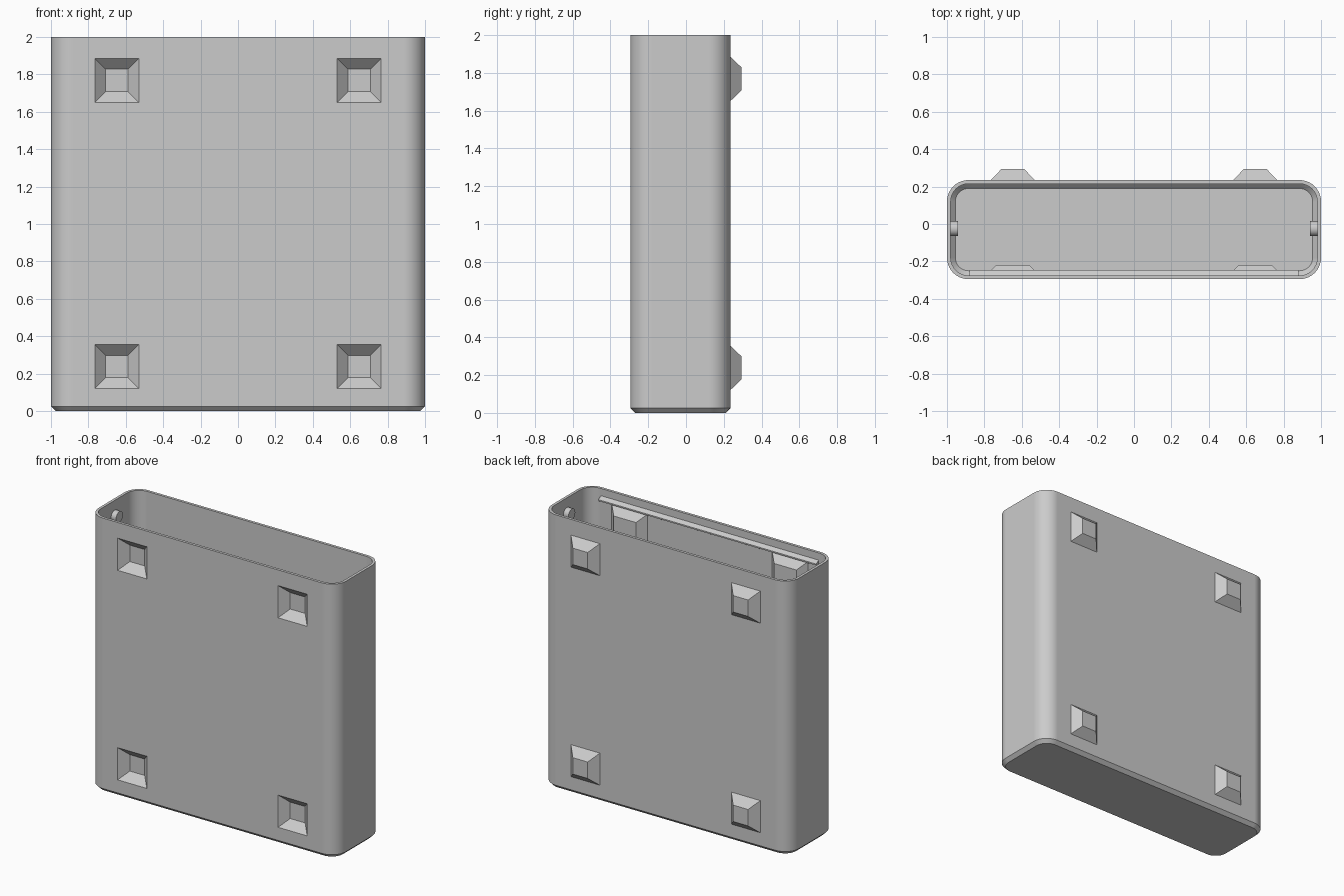
import bpy, bmesh, math

if "Cube" in bpy.data.objects:
    bpy.data.objects.remove(bpy.data.objects["Cube"])

FRONT, BACK, WALL, CHAMFER, RADIUS = -0.295, 0.235, 0.02, 0.025, 0.115
SPOTS = [(x, z) for x in (-0.648, 0.648) for z in (0.238, 1.768)]

grey = bpy.data.materials.new("plain grey")
grey.diffuse_color = (0.6, 0.6, 0.6, 1)
grey.use_nodes = True
grey.node_tree.nodes["Principled BSDF"].inputs["Base Color"].default_value = grey.diffuse_color


def make(name, bm):
    bmesh.ops.recalc_face_normals(bm, faces=bm.faces)
    mesh = bpy.data.meshes.new(name)
    bm.to_mesh(mesh)
    bm.free()
    mesh.materials.append(grey)
    ob = bpy.data.objects.new(name, mesh)
    bpy.context.collection.objects.link(ob)
    return ob


def loft(bm, rings):
    """Skin closed rings of points and cap both ends."""
    loops = [[bm.verts.new(p) for p in ring] for ring in rings]
    n = len(loops[0])
    for a, b in zip(loops, loops[1:]):
        for i in range(n):
            j = (i + 1) % n
            bm.faces.new((a[i], a[j], b[j], b[i]))
    bm.faces.new(loops[0])
    bm.faces.new(loops[-1])


def rounded(inset, z, steps=10):
    """Rounded rectangle ring, inset from the outer wall."""
    r = RADIUS - inset
    pts = []
    for k, (cx, cy) in enumerate(((1 - RADIUS, BACK - RADIUS), (RADIUS - 1, BACK - RADIUS),
                                  (RADIUS - 1, FRONT + RADIUS), (1 - RADIUS, FRONT + RADIUS))):
        for i in range(steps + 1):
            a = (k + i / steps) * math.pi / 2
            pts.append((cx + r * math.cos(a), cy + r * math.sin(a), z))
    return pts


def pyramids(name, y0, half0, y1, half1):
    """Four cut-off square pyramids along y, one per foot position."""
    bm = bmesh.new()
    for x, z in SPOTS:
        loft(bm, [[(x + sx * h, y, z + sz * h) for sx, sz in ((-1, -1), (1, -1), (1, 1), (-1, 1))]
                  for y, h in ((y0, half0), (y1, half1))])
    return make(name, bm)


def combine(target, tool, operation):
    mod = target.modifiers.new(operation, 'BOOLEAN')
    mod.operation, mod.object, mod.solver = operation, tool, 'EXACT'
    bpy.context.view_layer.objects.active = target
    bpy.ops.object.modifier_apply(modifier=mod.name)
    bpy.data.objects.remove(tool)


# open shell with a chamfered bottom
bm = bmesh.new()
loft(bm, [rounded(CHAMFER, 0), rounded(0, CHAMFER), rounded(0, 2), rounded(WALL, 2),
          rounded(WALL, WALL + CHAMFER), rounded(WALL + CHAMFER, WALL)])
shell = make("box_shell", bm)

# front sockets, thickened on the inside
combine(shell, pyramids("socket_boss", FRONT + 0.01, 0.155, -0.22, 0.09), 'UNION')
combine(shell, pyramids("socket_cutter", FRONT - 0.02, 0.1375, -0.2375, 0.06), 'DIFFERENCE')

# pegs on the back that match the sockets
pyramids("back_pegs", BACK - 0.0005, 0.1175, 0.295, 0.06)

# snap rail inside the front wall
bm = bmesh.new()
profile = [(FRONT + 0.015, 1.90), (FRONT + 0.05, 1.92), (FRONT + 0.05, 1.93), (FRONT + 0.015, 1.95)]
loft(bm, [[(x, y, z) for y, z in profile] for x in (-0.88, 0.88)])
make("snap_rail", bm)

# round hinge pins inside the side walls
for side, label in ((-1, "left"), (1, "right")):
    bm = bmesh.new()
    loft(bm, [[(side * x, -0.025 + 0.04 * math.cos(i * math.pi / 12),
                1.89 + 0.04 * math.sin(i * math.pi / 12)) for i in range(24)]
              for x in (0.985, 0.94)])
    make(label + "_hinge_pin", bm)

# smooth the rounded corners and keep the creases
for ob in bpy.context.scene.objects:
    ob.select_set(True)
bpy.context.view_layer.objects.active = shell
bpy.ops.object.shade_smooth_by_angle(angle=math.radians(30))
shell.modifiers.new("flat walls", 'WEIGHTED_NORMAL').keep_sharp = True
